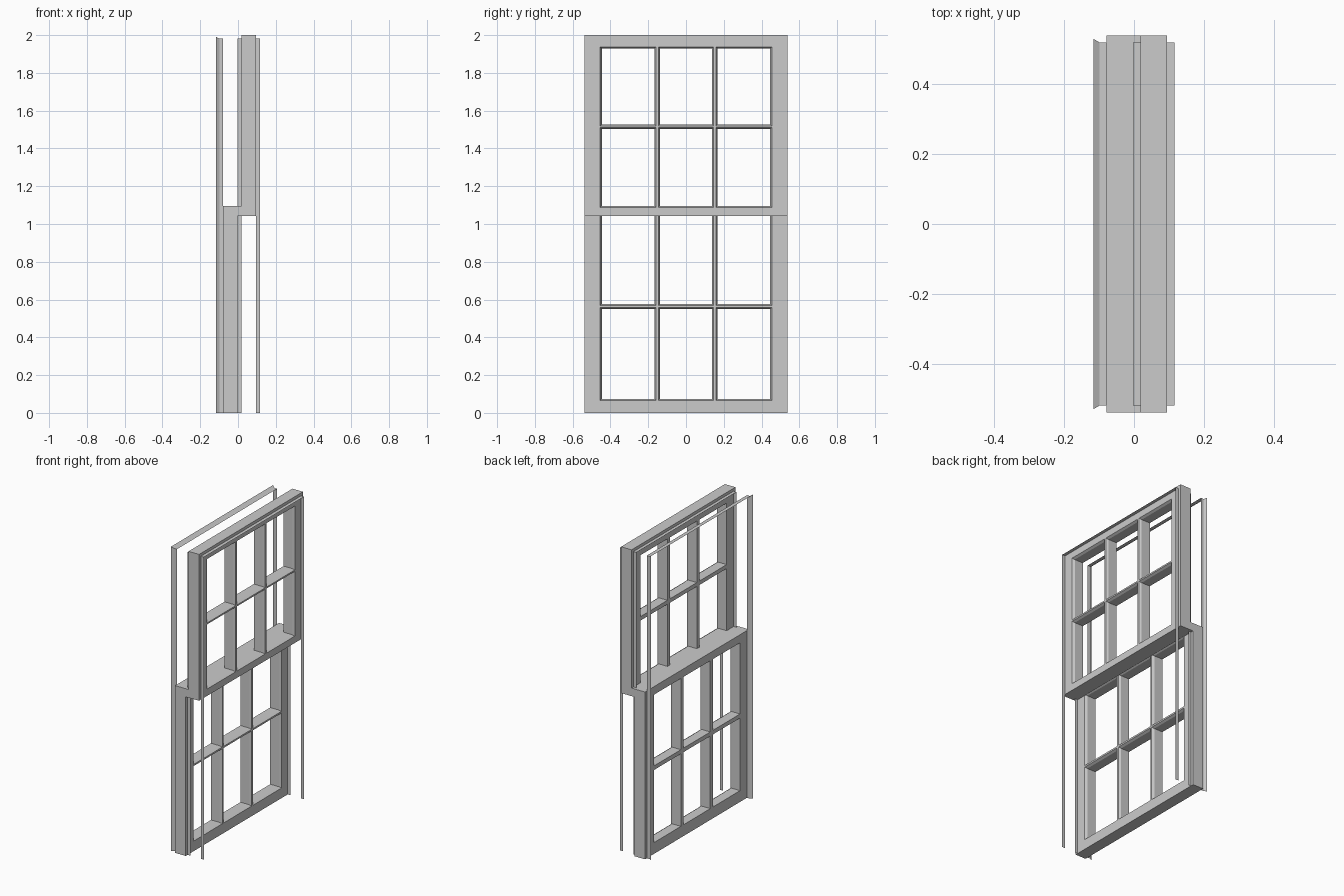
import bpy, bmesh

if "Cube" in bpy.data.objects:
    bpy.data.objects.remove(bpy.data.objects["Cube"])

HALF_W = 0.537        # sash half width
TRACK = 0.019         # how far the sash sits inside the jamb opening


def make_object(name, bm):
    bmesh.ops.remove_doubles(bm, verts=bm.verts[:], dist=1e-5)
    mesh = bpy.data.meshes.new(name)
    bm.to_mesh(mesh)
    bm.free()
    obj = bpy.data.objects.new(name, mesh)
    bpy.context.collection.objects.link(obj)
    return obj


def sash(name, x0, x1, z0, z1, y_holes, z_holes, bevel=0.008, depth=0.014):
    """Slab with a grid of pane openings, each beveled on the +x face."""
    bm = bmesh.new()

    def lattice(x, grow):
        ys, zs = [-HALF_W], [z0]
        for a, b in y_holes:
            ys += [a - grow, b + grow]
        for a, b in z_holes:
            zs += [a - grow, b + grow]
        ys.append(HALF_W)
        zs.append(z1)
        return [[bm.verts.new((x, y, z)) for z in zs] for y in ys]

    back, mid, front = lattice(x0, 0), lattice(x1 - depth, 0), lattice(x1, bevel)
    ny, nz = len(back) - 1, len(back[0]) - 1

    def ring(g, i, j, k, l):
        return [g[i][j], g[k][j], g[k][l], g[i][l]]

    def walls(a, b):
        for n in range(4):
            m = (n + 1) % 4
            bm.faces.new((a[n], a[m], b[m], b[n]))

    for i in range(ny):
        for j in range(nz):
            if i % 2 and j % 2:      # pane opening
                for lo, hi in ((back, mid), (mid, front)):
                    walls(ring(lo, i, j, i + 1, j + 1), ring(hi, i, j, i + 1, j + 1))
            else:                    # solid wood
                bm.faces.new(ring(front, i, j, i + 1, j + 1))
                bm.faces.new(ring(back, i, j, i + 1, j + 1)[::-1])
    walls(ring(back, 0, 0, ny, nz), ring(front, 0, 0, ny, nz))
    used = [v for v in bm.verts if not v.link_faces]
    bmesh.ops.delete(bm, geom=used, context='VERTS')
    bmesh.ops.recalc_face_normals(bm, faces=bm.faces[:])
    return make_object(name, bm)


def jamb_strip(name, profile):
    """Thin lining that runs up one side, over the head and down the other."""
    bm = bmesh.new()
    rows = []
    for x, half in profile:
        top = 2 - (HALF_W - half)
        rows.append([bm.verts.new(p) for p in
                     ((x, -half, 0), (x, -half, top), (x, half, top), (x, half, 0))])
    for a, b in zip(rows, rows[1:]):
        for n in range(3):
            bm.faces.new((a[n], b[n], b[n + 1], a[n + 1]))
    return make_object(name, bm)


def box(name, lo, hi):
    bm = bmesh.new()
    bmesh.ops.create_cube(bm, size=1)
    for v in bm.verts:
        v.co = [a + (b - a) * (c + 0.5) for a, b, c in zip(lo, hi, v.co)]
    return make_object(name, bm)


# Two sliding sashes, three panes wide and two high
columns = [(-0.446, -0.166), (-0.138, 0.138), (0.166, 0.446)]
sash("lower_sash", -0.079, -0.003, 0, 1.095, columns, [(0.074, 0.549), (0.576, 1.042)])
sash("upper_sash", 0.018, 0.094, 1.042, 2, columns, [(1.095, 1.502), (1.528, 1.93)])

# Meeting rail filling the gap between the sashes
box("meeting_rail", (-0.003, -HALF_W, 1.042), (0.018, HALF_W, 1.095))

# Jamb linings: inner flared stop, parting strip, outer stop
edge = HALF_W - TRACK
jamb_strip("inner_stop", [(-0.116, edge + 0.01), (-0.099, edge), (-0.079, edge)])
jamb_strip("parting_strip", [(-0.003, edge), (0.018, edge)])
jamb_strip("outer_stop", [(0.094, edge), (0.116, edge)])
